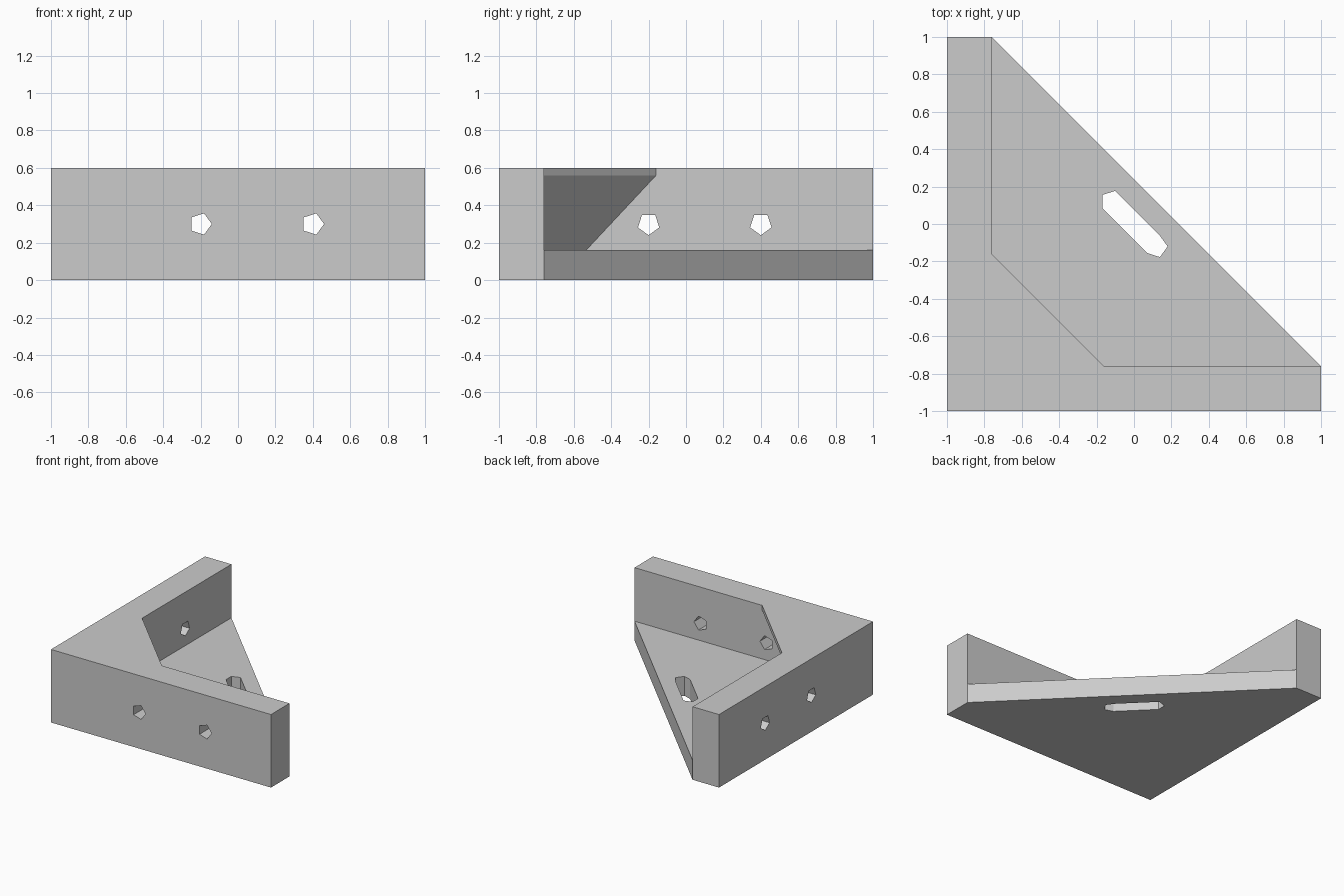
import bpy
import bmesh
from math import cos, sin, tau

cube = bpy.data.objects.get("Cube")
if cube:
    bpy.data.objects.remove(cube, do_unlink=True)

grey = bpy.data.materials.new("light_grey")
grey.use_nodes = True
colour = (0.6, 0.6, 0.6, 1)
grey.diffuse_color = colour
grey.node_tree.nodes["Principled BSDF"].inputs["Base Color"].default_value = colour

HEIGHT, FLOOR, INNER = 0.6, 0.16, -0.76


def hull(name, points):
    """Convex solid around the points."""
    bm = bmesh.new()
    for p in points:
        bm.verts.new(p)
    bmesh.ops.convex_hull(bm, input=bm.verts[:])
    loose = [v for v in bm.verts if not v.link_faces]
    bmesh.ops.delete(bm, geom=loose, context='VERTS')
    bmesh.ops.dissolve_limit(bm, angle_limit=0.001, verts=bm.verts[:], edges=bm.edges[:])
    bmesh.ops.recalc_face_normals(bm, faces=bm.faces[:])
    mesh = bpy.data.meshes.new(name)
    bm.to_mesh(mesh)
    bm.free()
    mesh.materials.append(grey)
    obj = bpy.data.objects.new(name, mesh)
    bpy.context.collection.objects.link(obj)
    return obj


def prism(name, outline, low, high):
    return hull(name, [(x, y, z) for x, y in outline for z in (low, high)])


def combine(body, tool, operation):
    """Boolean the tool into the body, then discard the tool."""
    tool.hide_render = True
    mod = body.modifiers.new(tool.name, 'BOOLEAN')
    mod.operation, mod.solver, mod.object = operation, 'EXACT', tool
    bpy.context.view_layer.objects.active = body
    bpy.ops.object.modifier_apply(modifier=mod.name)
    bpy.data.objects.remove(tool, do_unlink=True)


def pentagon(u, v, start=0.0, radius=0.06):
    return [(u + radius * cos(start + i * tau / 5),
             v + radius * sin(start + i * tau / 5)) for i in range(5)]


# Corner block, hollowed to leave two walls and a floor
bracket = prism("corner_bracket", [(-1, -1), (1, -1), (1, INNER), (INNER, 1), (-1, 1)], 0, HEIGHT)
pocket = prism("pocket", [(x, y) for x in (INNER, 1.5) for y in (INNER, 1.5)], FLOOR, 1)
combine(bracket, pocket, 'DIFFERENCE')

# Undercut gusset across the inner corner, embedded in walls and floor
back = -0.9
gusset = []
for z, reach in ((0.1, -1.35), (FLOOR, -1.35), (0.56, -0.92), (HEIGHT, -0.92)):
    gusset += [(back, back, z), (back, reach - back, z), (reach - back, back, z)]
combine(bracket, hull("gusset", gusset), 'UNION')

# Two screw holes through each wall
for along in (-0.2, 0.4):
    front = [(x, y, z) for x, z in pentagon(along, 0.3) for y in (-1.1, -0.7)]
    side = [(x, y, z) for y, z in pentagon(along, 0.3, -tau / 4) for x in (-1.1, -0.7)]
    combine(bracket, hull("front_hole", front), 'DIFFERENCE')
    combine(bracket, hull("side_hole", side), 'DIFFERENCE')

# Diagonal slot through the floor
slot = prism("slot", pentagon(-0.12, 0.12) + pentagon(0.12, -0.12), -0.1, 0.3)
combine(bracket, slot, 'DIFFERENCE')
